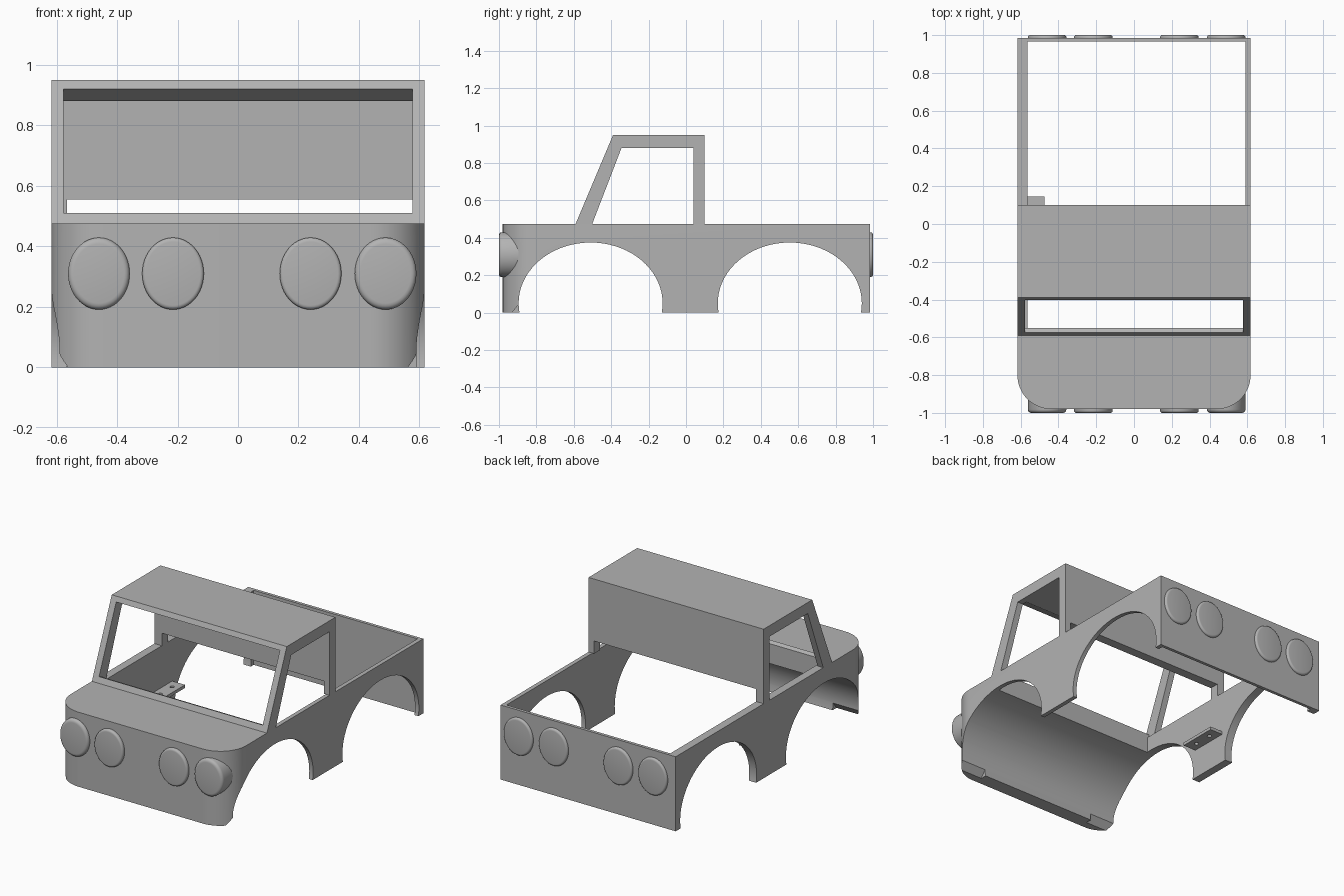
import bpy, bmesh, math
from mathutils import Vector, Matrix

cube = bpy.data.objects.get("Cube")
if cube:
    bpy.data.objects.remove(cube, do_unlink=True)

grey = bpy.data.materials.new("body_grey")
grey.use_nodes = True
colour = (0.45, 0.45, 0.45, 1)
grey.diffuse_color = colour
grey.node_tree.nodes["Principled BSDF"].inputs["Base Color"].default_value = colour

HALF = 0.617      # half the body width
SILL = 0.475      # height of hood and bed rails


def make_object(name, bm):
    bmesh.ops.recalc_face_normals(bm, faces=bm.faces)
    mesh = bpy.data.meshes.new(name)
    bm.to_mesh(mesh)
    bm.free()
    mesh.materials.append(grey)
    obj = bpy.data.objects.new(name, mesh)
    bpy.context.collection.objects.link(obj)
    return obj


def extrude(name, points, offset):
    """Extrude a closed loop of points along a vector."""
    bm = bmesh.new()
    face = bm.faces.new([bm.verts.new(p) for p in points])
    new = bmesh.ops.extrude_face_region(bm, geom=[face])["geom"]
    bmesh.ops.translate(bm, vec=offset, verts=[v for v in new if isinstance(v, bmesh.types.BMVert)])
    return make_object(name, bm)


def side_prism(name, profile, x0, x1):
    return extrude(name, [(x0, y, z) for y, z in profile], (x1 - x0, 0, 0))


def box(name, x0, x1, y0, y1, z0, z1):
    return side_prism(name, [(y0, z0), (y1, z0), (y1, z1), (y0, z1)], x0, x1)


def carve(obj, cutters):
    """Subtract each cutter, then remove it."""
    for cutter in cutters:
        cutter.hide_render = True
        mod = obj.modifiers.new("cut", "BOOLEAN")
        mod.operation = "DIFFERENCE"
        mod.solver = "EXACT"
        mod.object = cutter
    bpy.context.view_layer.update()
    graph = bpy.context.evaluated_depsgraph_get()
    mesh = bpy.data.meshes.new_from_object(obj.evaluated_get(graph))
    obj.modifiers.clear()
    obj.data = mesh
    for cutter in cutters:
        bpy.data.objects.remove(cutter, do_unlink=True)


def smooth(obj):
    bpy.ops.object.select_all(action="DESELECT")
    obj.select_set(True)
    bpy.context.view_layer.objects.active = obj
    bpy.ops.object.shade_smooth_by_angle(angle=math.radians(30))


def arch(name, y, steps=72):
    ring = [i * math.tau / steps for i in range(steps)]
    profile = [(y + 0.385 * math.cos(a), 0.05 + 0.325 * math.sin(a)) for a in ring]
    return side_prism(name, profile, -1, 1)


# Lower body: outline with rounded front corners, hollow bed and cab floor
radius, front, back = 0.18, -0.98, 0.985
outline = [(HALF, back), (-HALF, back)]
for side, start in ((-1, math.pi), (1, 1.5 * math.pi)):
    for i in range(17):
        a = start + i * math.pi / 32
        outline.append((side * (HALF - radius) + radius * math.cos(a),
                        front + radius + radius * math.sin(a)))
lower_body = extrude("lower_body", [(x, y, 0) for x, y in outline], (0, 0, SILL))
cutters = [box("interior", -0.565, 0.59, -0.55, 0.965, -0.5, 1),
           arch("front_arch", -0.51), arch("rear_arch", 0.555)]
# Small angled notches under the front corners
notch = [(-0.97, -0.05), (-0.89, 0.05), (-0.8, 0.05), (-0.8, -0.05)]
for s in (-1, 1):
    cutters.append(side_prism("notch", notch, s * 0.41, s * 0.7))
carve(lower_body, cutters)
smooth(lower_body)

# Cab: solid profile opened by side windows, windscreen and rear slot
cab = side_prism("cab", [(-0.59, SILL), (-0.39, 0.95), (0.10, 0.95), (0.10, SILL)], -HALF, HALF)
low = 0.4
side_window = [(-0.53, low), (-0.345, 0.88), (0.04, 0.88), (0.04, low)]
bottom, top = Vector((-0.575, 0.51)), Vector((-0.403, 0.92))
through = Vector((0.092, -0.039))
screen = [bottom - through, bottom + through, top + through, top - through]
carve(cab, [side_prism("side_window", side_window, -1, 1),
            side_prism("windscreen", screen, -0.577, 0.577),
            box("sill_trim", -0.577, 0.577, -0.55, -0.42, 0.4, 0.56),
            box("rear_slot", -0.565, 0.577, 0, 0.2, 0.4, 0.555)])
smooth(cab)


# Oval lamps with softened rims, in the same rows front and back
def lamp(name, x, y_root, y_face, rim):
    bm = bmesh.new()
    depth = abs(y_face - y_root)
    bmesh.ops.create_cone(bm, cap_ends=True, segments=48, radius1=0.102, radius2=0.102, depth=depth)
    edges = [e for e in bm.edges if all(v.co.z > 0 for v in e.verts)]
    bmesh.ops.bevel(bm, geom=edges, offset=rim, segments=4, profile=0.5, affect="EDGES")
    turn = math.pi / 2 if y_face < y_root else -math.pi / 2
    place = Matrix.Translation((x, (y_root + y_face) / 2, 0.31))
    stretch = Matrix.Diagonal((1, 1, 0.119 / 0.102, 1))
    bm.transform(place @ stretch @ Matrix.Rotation(turn, 4, "X"))
    smooth(make_object(name, bm))


for label, x, root, rim in (("right_outer", -0.46, -0.88, 0.018), ("right_inner", -0.215, -0.97, 0.012),
                            ("left_inner", 0.24, -0.97, 0.012), ("left_outer", 0.488, -0.88, 0.018)):
    lamp("front_lamp_" + label, x, root, -1, rim)
    lamp("rear_lamp_" + label, x, 0.975, 1, 0.012)

# Mounting bracket with two screw holes inside the right wall
bracket = box("bracket", -0.57, -0.475, -0.105, 0.145, 0.19, 0.21)
holes = []
for y in (-0.04, 0.08):
    ring = [i * math.tau / 16 for i in range(16)]
    holes.append(extrude("hole", [(-0.52 + 0.013 * math.cos(a), y + 0.013 * math.sin(a), 0.1) for a in ring],
                         (0, 0, 0.2)))
carve(bracket, holes)
